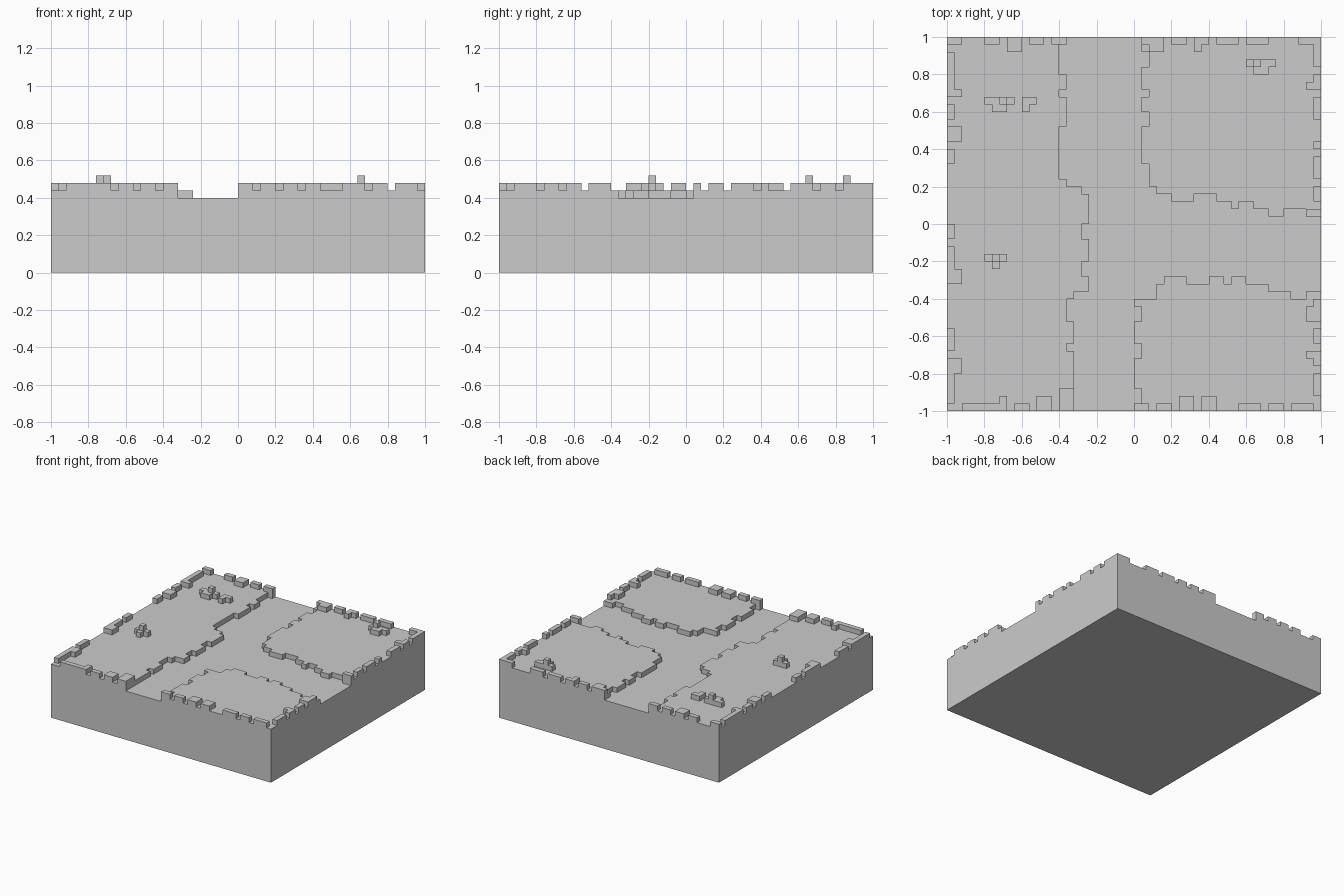
import bpy
import bmesh

old = bpy.data.objects.get("Cube")
if old:
    bpy.data.objects.remove(old, do_unlink=True)

COUNT = 50                       # cells along each side
CELL = 2 / COUNT
LEVELS = [0, 0.40, 0.44, 0.48, 0.52]
BOTTOM, PATH, GRASS, RIM, TIP = range(len(LEVELS))

stone = bpy.data.materials.new("plain grey")
stone.use_nodes = True
grey = (0.6, 0.6, 0.6, 1)
stone.diffuse_color = grey
stone.node_tree.nodes["Principled BSDF"].inputs["Base Color"].default_value = grey


def expand(runs):
    """Turn (end cell, value) runs into one value per cell."""
    values = []
    for end, value in runs:
        values += [value] * (end - len(values))
    return values


def build_columns(name, heights, floor, closed):
    """Mesh a height map of stacked cells, with outer walls only."""
    bm = bmesh.new()
    verts = {}

    def corner(i, j, level):
        key = (i, j, level)
        if key not in verts:
            verts[key] = bm.verts.new((i * CELL - 1, j * CELL - 1, LEVELS[level]))
        return verts[key]

    def quad(*corners):
        bm.faces.new([corner(*c) for c in corners])

    for (i, j), top in heights.items():
        ring = [(i, j), (i + 1, j), (i + 1, j + 1), (i, j + 1)]
        quad(*[(*c, top) for c in ring])
        if closed:
            quad(*[(*c, floor) for c in reversed(ring)])
        neighbours = [(i, j - 1), (i + 1, j), (i, j + 1), (i - 1, j)]
        for side, neighbour in enumerate(neighbours):
            a, b = ring[side], ring[(side + 1) % len(ring)]
            for low in range(heights.get(neighbour, floor), top):
                quad((*a, low), (*b, low), (*b, low + 1), (*a, low + 1))

    mesh = bpy.data.meshes.new(name)
    bm.to_mesh(mesh)
    bm.free()
    mesh.materials.append(stone)
    obj = bpy.data.objects.new(name, mesh)
    bpy.context.scene.collection.objects.link(obj)
    return obj


# Ragged borders of the three grass areas around the sunken path
left_border = expand([(8, 17), (9, 16), (12, 17), (15, 16), (16, 17), (18, 19),
                      (20, 18), (23, 19), (25, 18), (29, 19), (30, 18), (31, 16),
                      (38, 15), (42, 16), (43, 15), (45, 16), (49, 15), (COUNT, 16)])
back_side = expand([(33, 27), (38, 26), (40, 27), (42, 26), (43, 27), (46, 26),
                    (48, 27), (COUNT, 26)])
back_edge = expand([(28, 30), (30, 29), (33, 28), (36, 29), (38, 28), (39, 27),
                    (41, 28), (43, 27), (45, 26), (48, 27), (COUNT, 26)])
front_side = expand([(1, 25), (3, 26), (7, 25), (9, 26), (12, 25), (14, 26),
                     (COUNT, 25)])
front_edge = expand([(28, 15), (29, 17), (32, 18), (35, 17), (37, 18), (38, 17),
                     (40, 18), (43, 17), (46, 16), (48, 15), (COUNT, 16)])

terrain = {}
for i in range(COUNT):
    for j in range(COUNT):
        on_left = i < left_border[j]
        on_back = i >= back_side[j] and j >= back_edge[i]
        on_front = i >= front_side[j] and j < front_edge[i]
        terrain[i, j] = GRASS if on_left or on_back or on_front else PATH


def raise_rim(place, outer, inner):
    """Raise runs of cells along one side, plus the second row in places."""
    for depth, runs in enumerate((outer, inner)):
        for start, end in runs:
            for k in range(start, end):
                terrain[place(k, depth)] = RIM


# Broken rim along the four sides
last = COUNT - 1
raise_rim(lambda k, depth: (k, depth),
          [(2, 8), (9, 11), (12, 14), (15, 17), (25, 27), (28, 30), (31, 33),
           (34, 36), (39, 42), (43, 45), (46, 49)],
          [(7, 8), (12, 14), (15, 17), (31, 33), (34, 36)])
raise_rim(lambda k, depth: (k, last - depth),
          [(0, 2), (5, 7), (8, 10), (11, 13), (14, 16), (26, 29), (30, 32),
           (33, 35), (36, 39), (40, 43), (47, COUNT)],
          [(8, 10), (27, 29), (33, 34)])
raise_rim(lambda k, depth: (depth, k),
          [(1, 7), (8, 11), (17, 22), (23, 25), (33, 35), (36, 38), (39, 41),
           (42, 48)],
          [(5, 7), (17, 19), (36, 38), (42, 43)])
raise_rim(lambda k, depth: (last - depth, k),
          [(2, 5), (6, 8), (9, 11), (12, 15), (26, 27), (28, 30), (31, 34),
           (35, 36), (39, 42), (43, 45), (46, COUNT)],
          [(7, 8), (12, 14), (26, 27), (43, 44)])
for i in (15, 16):
    terrain[i, 2] = RIM

build_columns("terrain_block", terrain, BOTTOM, closed=True)


# Small plants standing on the grass: back strip, front strip, raised tip
def plant(name, row, back, front, tip=None):
    cells = {(i, row): RIM for i in range(*back)}
    cells.update({(i, row - 1): RIM for i in range(*front)})
    if tip is not None:
        cells[tip, row] = TIP
    build_columns(name, cells, GRASS, closed=False)


plant("plant_back_right", 41, (5, 9), (6, 8), tip=7)
plant("plant_back_middle", 41, (10, 12), (10, 11))
plant("plant_front_right", 20, (5, 8), (6, 7), tip=6)
plant("plant_back_left", 46, (40, 44), (41, 43), tip=41)
